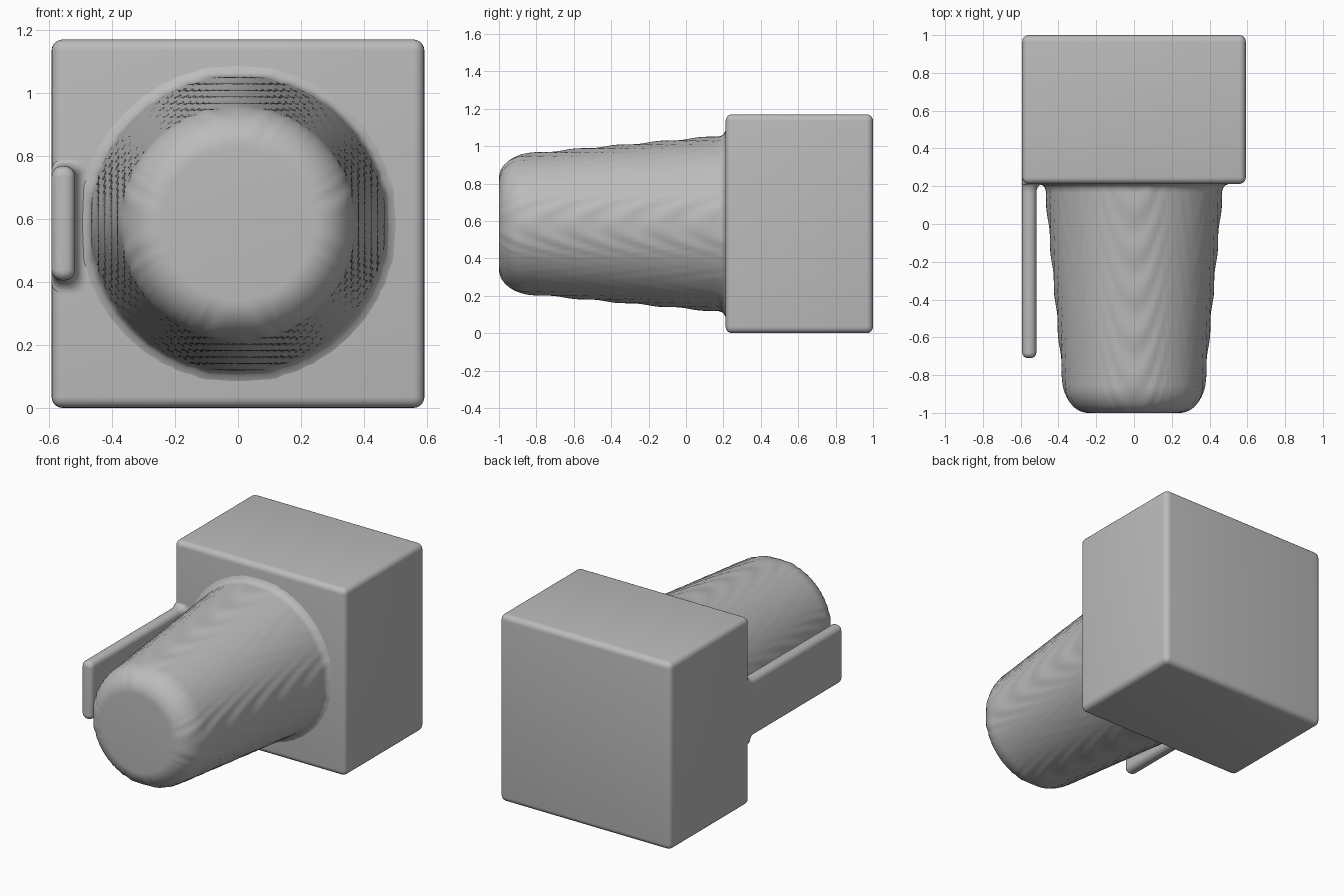
import bpy
import bmesh
from math import sin, cos, pi, tau, radians

if "Cube" in bpy.data.objects:
    bpy.data.objects.remove(bpy.data.objects["Cube"])

HALF = 0.592            # half width of the block
HEIGHT = 1.17
MID_Z = HEIGHT / 2
FACE_Y = 0.212          # front face of the block

grey = bpy.data.materials.new("plain grey")
grey.use_nodes = True
colour = (0.5, 0.5, 0.5, 1)
grey.diffuse_color = colour
grey.node_tree.nodes["Principled BSDF"].inputs["Base Color"].default_value = colour


def finish(name, bm, angle):
    bmesh.ops.recalc_face_normals(bm, faces=bm.faces)
    mesh = bpy.data.meshes.new(name)
    bm.to_mesh(mesh)
    bm.free()
    obj = bpy.data.objects.new(name, mesh)
    bpy.context.collection.objects.link(obj)
    mesh.materials.append(grey)
    bpy.ops.object.select_all(action="DESELECT")
    obj.select_set(True)
    bpy.context.view_layer.objects.active = obj
    bpy.ops.object.shade_smooth_by_angle(angle=radians(angle))
    return obj


def loft(name, rings, angle=50):
    """Skin a list of equal-length rings and cap both ends."""
    bm = bmesh.new()
    loops = [[bm.verts.new(p) for p in ring] for ring in rings]
    for a, b in zip(loops, loops[1:]):
        for i in range(len(a)):
            j = (i + 1) % len(a)
            bm.faces.new((a[i], a[j], b[j], b[i]))
    bm.faces.new(loops[0])
    bm.faces.new(loops[-1])
    return finish(name, bm, angle)


# Block with softened edges
bm = bmesh.new()
bmesh.ops.create_cube(bm, size=1)
for v in bm.verts:
    v.co.x *= 2 * HALF
    v.co.y = FACE_Y if v.co.y < 0 else 1
    v.co.z = 0 if v.co.z < 0 else HEIGHT
bmesh.ops.bevel(bm, geom=bm.edges[:], offset=0.035, segments=5,
                profile=0.5, affect="EDGES")
finish("block", bm, 40)


# Tapered barrel with faint stepped ripples, rounded tip and flared root
def barrel_radius(y, angle):
    r = 0.385 + 0.0915 * (y + 0.75)
    step = 0.0205
    quarter = (angle + pi / 4) % (pi / 2) - pi / 4
    fade = max(0, cos(2 * quarter)) ** 0.6
    r += 0.0032 * fade * sin(tau * (r * cos(quarter) - 0.394) / step)
    tip = 0.14
    if y < -1 + tip:
        t = (-1 + tip - y) / tip
        r -= 0.12 * (1 - max(0, 1 - t * t) ** 0.5)
    root = 0.045
    if y > FACE_Y - root:
        t = min(1, (y - FACE_Y + root) / root)
        r += 0.03 * (1 - (1 - t * t) ** 0.5)
    return r


def barrel_ring(y, sides=128):
    ring = []
    for i in range(sides):
        a = tau * i / sides
        r = barrel_radius(y, a)
        ring.append((r * cos(a), y, MID_Z + r * sin(a)))
    return ring


ys = [-0.86 - 0.14 * cos(pi / 2 * i / 12) for i in range(12)]
ys += [-0.86 + 1.027 * i / 75 for i in range(76)]
ys += [FACE_Y - 0.045 * cos(pi / 2 * i / 8) for i in range(1, 9)]
ys.append(FACE_Y + 0.03)
loft("barrel", [barrel_ring(y) for y in ys])


# Side clip: a flat rounded bar whose outer face is flush with the block
def clip_ring(y, inset=0.0, flare=0.0):
    x0, x1 = -HALF + inset, -0.517 - inset + 0.035 * flare
    z0, z1 = 0.405 + inset - 0.04 * flare, 0.768 - inset + 0.02 * flare
    r = 0.034 - inset * 0.9
    ring = []
    for k, (x, z) in enumerate([(x1 - r, z1 - r), (x0 + r, z1 - r),
                                (x0 + r, z0 + r), (x1 - r, z0 + r)]):
        for i in range(7):
            a = pi / 2 * (k + i / 6)
            ring.append((x + r * cos(a), y, z + r * sin(a)))
    return ring


END, ROUND, FILLET = -0.71, 0.03, 0.05
rings = []
for i in range(7):
    a = pi / 2 * i / 6
    rings.append(clip_ring(END + ROUND * (1 - cos(a)), ROUND * (1 - sin(a))))
for i in range(9):
    a = pi / 2 * i / 8
    rings.append(clip_ring(FACE_Y - FILLET * (1 - sin(a)), flare=1 - cos(a)))
rings.append(clip_ring(FACE_Y + 0.032, flare=1))
loft("side_clip", rings)
